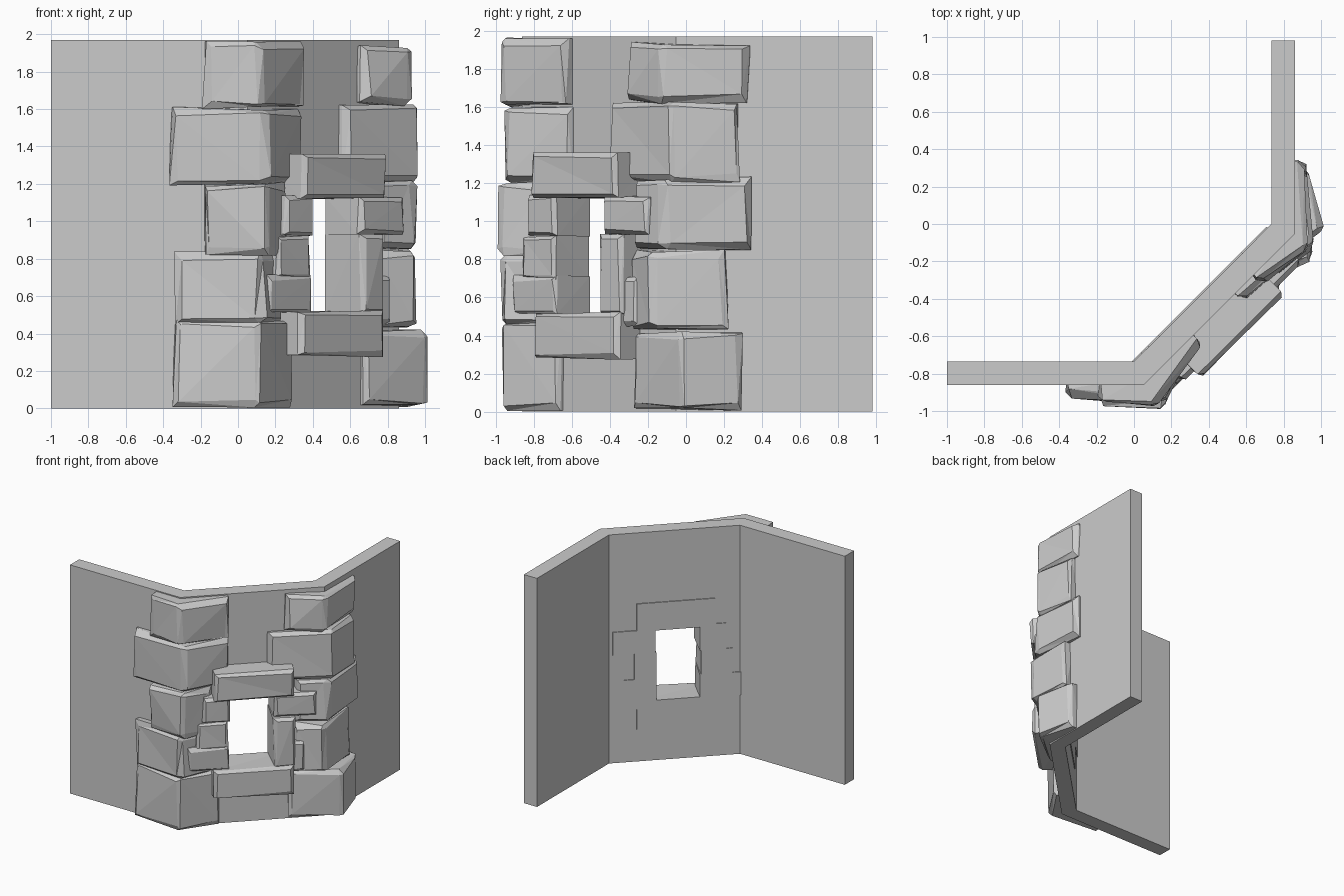
import bpy, bmesh, math, random
from mathutils import Vector

random.seed(4)
R2 = math.sqrt(2)
cube = bpy.data.objects.get("Cube")
if cube:
    bpy.data.objects.remove(cube, do_unlink=True)

stone = bpy.data.materials.new("grey stone")
stone.use_nodes = True
grey = (0.6, 0.6, 0.6, 1)
stone.diffuse_color = grey
stone.node_tree.nodes["Principled BSDF"].inputs["Base Color"].default_value = grey


def diag(s, d):
    """Plan point s along the angled wall, d outwards from the centre."""
    return ((s + d) / R2, (s - d) / R2)


def depth(co):
    return (co.x - co.y) / R2


def finish(name, bm):
    bmesh.ops.recalc_face_normals(bm, faces=bm.faces[:])
    mesh = bpy.data.meshes.new(name)
    bm.to_mesh(mesh)
    bm.free()
    mesh.materials.append(stone)
    obj = bpy.data.objects.new(name, mesh)
    bpy.context.collection.objects.link(obj)
    return obj


def block(name, plan, z0, z1, exposed, bevel, rough):
    """Extruded plan whose exposed corners are chipped and uneven."""
    bm = bmesh.new()
    low = [bm.verts.new((x, y, z0)) for x, y in plan]
    high = [bm.verts.new((x, y, z1)) for x, y in plan]
    bm.faces.new(low)
    bm.faces.new(high)
    n = len(plan)
    for i in range(n):
        j = (i + 1) % n
        bm.faces.new((low[i], low[j], high[j], high[i]))
    bmesh.ops.recalc_face_normals(bm, faces=bm.faces[:])
    edges = [e for e in bm.edges if all(exposed(v.co) for v in e.verts)]
    bmesh.ops.bevel(bm, geom=edges, offset=bevel, segments=1,
                    affect='EDGES', clamp_overlap=True)
    for v in bm.verts:
        if exposed(v.co):
            v.co += Vector([random.uniform(-rough, rough) for _ in range(3)])
            v.co.z = max(v.co.z, 0.005)
    bmesh.ops.triangulate(bm, faces=bm.faces[:])
    return finish(name, bm)


# Bent wall: inner surface with a window gap, thickened outwards
HEIGHT = 1.97
path = [(-1, -0.735), (0, -0.735), diag(-0.27, 0.52), diag(0.22, 0.52),
        (0.735, 0), (0.735, 0.98)]
levels = [0, 0.46, 1.18, HEIGHT]
bm = bmesh.new()
grid = [[bm.verts.new((x, y, z)) for z in levels] for x, y in path]
for i in range(len(path) - 1):
    for k in range(len(levels) - 1):
        if (i, k) != (2, 1):
            bm.faces.new((grid[i][k], grid[i + 1][k],
                          grid[i + 1][k + 1], grid[i][k + 1]))
wall = finish("bent_wall", bm)
solid = wall.modifiers.new("thickness", 'SOLIDIFY')
solid.thickness = 0.125
solid.offset = 1
solid.use_even_offset = True
solid.use_quality_normals = True


# Corner stones: wing end, outer corner, end on the angled wall, heights
def corner_stone(name, wing, corner, end, z0, z1, mirrored):
    s = (end[0] + end[1]) / R2
    plan = [(wing[0], -0.82), wing, corner, end, diag(s, 0.61), (0.035, -0.82)]
    if mirrored:
        plan = [(-y, -x) for x, y in plan]

    def exposed(co):
        return depth(co) > 0.65 or co.y < -0.865 or co.x > 0.865
    block(name, plan, z0, z1, exposed, 0.028, 0.014)


left = [
    ((-0.34, -0.92), (0.11, -0.97), (0.29, -0.67), 0.01, 0.47),
    ((-0.33, -0.93), (0.13, -0.97), (0.25, -0.73), 0.46, 0.83),
    ((-0.18, -0.96), (0.17, -0.98), (0.27, -0.73), 0.83, 1.20),
    ((-0.36, -0.92), (0.15, -0.96), (0.34, -0.61), 1.20, 1.60),
    ((-0.18, -0.96), (0.12, -0.98), (0.36, -0.64), 1.61, 1.96),
]
right = [
    ((-0.29, -0.94), (0.03, -1.01), (0.28, -0.68), 0.01, 0.42),
    ((-0.21, -0.93), (0.18, -0.95), (0.29, -0.74), 0.43, 0.84),
    ((-0.34, -0.91), (0.12, -0.95), (0.28, -0.75), 0.85, 1.22),
    ((-0.28, -0.93), (0.08, -0.97), (0.41, -0.57), 1.21, 1.62),
    ((-0.33, -0.90), (0.14, -0.92), (0.31, -0.68), 1.63, 1.93),
]
for side, rows in (("left", left), ("right", right)):
    for i, row in enumerate(rows, 1):
        corner_stone(f"{side}_corner_stone_{i}", *row, side == "right")


# Window surround: stones running right through the wall
frame = [
    ("lintel", -0.33, 0.30, 0.83, 1.12, 1.36),
    ("sill", -0.33, 0.30, 0.81, 0.28, 0.52),
    ("left_jamb_top", -0.41, -0.20, 0.78, 0.92, 1.14),
    ("left_jamb_middle", -0.46, -0.21, 0.77, 0.70, 0.92),
    ("left_jamb_bottom", -0.53, -0.20, 0.77, 0.51, 0.71),
    ("right_jamb_top", 0.15, 0.49, 0.78, 0.93, 1.13),
    ("right_jamb_middle", 0.145, 0.32, 0.80, 0.51, 0.93),
    ("right_jamb_bottom", 0.16, 0.40, 0.77, 0.45, 0.71),
]
for name, s0, s1, d, z0, z1 in frame:
    plan = [diag(s0, 0.512), diag(s0, d), diag(s1, d), diag(s1, 0.512)]
    block(name, plan, z0, z1, lambda co: depth(co) > 0.6, 0.022, 0.007)
